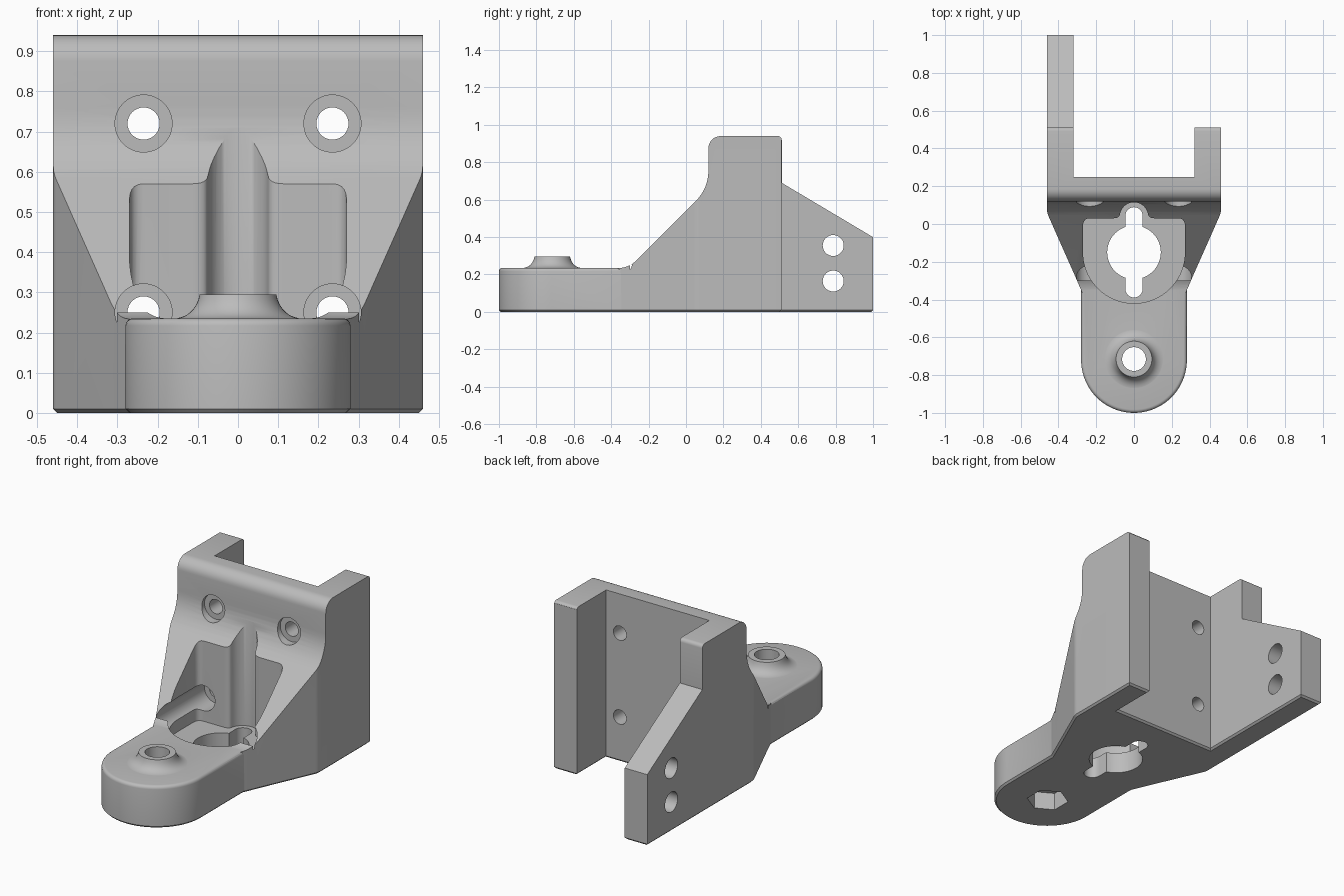
import bpy, bmesh
from math import cos, sin, pi, radians
from mathutils import Vector

cube = bpy.data.objects.get("Cube")
if cube:
    bpy.data.objects.remove(cube, do_unlink=True)

grey = bpy.data.materials.new("plain grey")
grey.use_nodes = True
grey.diffuse_color = (0.5, 0.5, 0.5, 1)
grey.node_tree.nodes["Principled BSDF"].inputs["Base Color"].default_value = grey.diffuse_color


def arc(cx, cy, r, a0=0, a1=360, n=48):
    """Points along an arc; a full turn leaves out the repeated end."""
    count = n if a1 - a0 == 360 else n + 1
    angles = [radians(a0 + (a1 - a0) * i / n) for i in range(count)]
    return [(cx + r * cos(a), cy + r * sin(a)) for a in angles]


def blend(p0, corner, p1, n=8):
    """Rounded corner between two tangent points."""
    a, b, c = Vector(p0), Vector(corner), Vector(p1)
    return [tuple(a.lerp(b, t).lerp(b.lerp(c, t), t)) for t in (i / n for i in range(n + 1))]


def finish(bm, name):
    bmesh.ops.recalc_face_normals(bm, faces=bm.faces)
    mesh = bpy.data.meshes.new(name)
    bm.to_mesh(mesh)
    bm.free()
    mesh.materials.append(grey)
    ob = bpy.data.objects.new(name, mesh)
    bpy.context.collection.objects.link(ob)
    return ob


def prism(name, pts, axis, lo, hi, chamfer=0, rounding=0):
    """Extrude an outline along an axis, with optional end edge treatment."""
    place = {"x": lambda u, v, w: (w, u, v),
             "y": lambda u, v, w: (u, w, v),
             "z": lambda u, v, w: (u, v, w)}[axis]
    bm = bmesh.new()
    ends = []
    for w in (lo, hi):
        ends.append(bm.faces.new([bm.verts.new(place(u, v, w)) for u, v in pts]))
    a, b = [list(f.verts) for f in ends]
    for i in range(len(a)):
        j = (i + 1) % len(a)
        bm.faces.new((a[i], a[j], b[j], b[i]))
    bmesh.ops.recalc_face_normals(bm, faces=bm.faces)
    for face, size, segments in ((ends[0], chamfer, 1), (ends[1], rounding, 4)):
        if size:
            bmesh.ops.bevel(bm, geom=list(face.edges), offset=size, segments=segments,
                            profile=0.5, affect='EDGES')
    return finish(bm, name)


def lathe(name, profile, cx, cy, n=48):
    bm = bmesh.new()
    rings = [[bm.verts.new((x, y, z)) for x, y in arc(cx, cy, r, n=n)] for r, z in profile]
    for low, high in zip(rings, rings[1:]):
        for i in range(n):
            j = (i + 1) % n
            bm.faces.new((low[i], low[j], high[j], high[i]))
    bm.faces.new(rings[0])
    bm.faces.new(rings[-1])
    return finish(bm, name)


def combine(target, tool, operation):
    mod = target.modifiers.new(operation, 'BOOLEAN')
    mod.operation = operation
    mod.solver = 'EXACT'
    mod.object = tool
    bpy.context.view_layer.objects.active = target
    bpy.ops.object.modifier_apply(modifier=mod.name)
    bpy.data.objects.remove(tool, do_unlink=True)


# Sloped bracket: plan outline with one long and one short arm
flare = [(0.27, -0.37)] + blend((0.275, -0.36), (0.289, -0.33), (0.31, -0.28)) \
    + blend((0.452, 0.04), (0.46, 0.057), (0.46, 0.075), 4)
plan = flare + [(0.46, 0.51), (0.32, 0.51), (0.32, 0.25), (-0.32, 0.25),
                (-0.32, 1), (-0.46, 1)] + [(-x, y) for x, y in reversed(flare)]
bracket = prism("bracket", plan, "z", 0, 1.2, chamfer=0.01)

# Side profile that shapes the slope, the upright wall and the long arm
side = [(-0.365, -0.1)]
side += blend((-0.364, 0.234), (-0.305, 0.235), (-0.263, 0.277))
side += blend((0.049, 0.589), (0.12, 0.66), (0.12, 0.76))
side += arc(0.185, 0.875, 0.065, 180, 90, 8)
side += arc(0.492, 0.92, 0.02, 90, 0, 4)
side += [(0.512, 0.69), (1.05, 0.37), (1.05, -0.1)]
combine(bracket, prism("side_profile", side, "x", -0.6, 0.6), 'INTERSECT')

# Rounded foot
foot = arc(0, -0.72, 0.28, 180, 360, 40) + [(0.28, 0), (-0.28, 0)]
combine(bracket, prism("foot", foot, "z", 0, 0.235, 0.01, 0.018), 'UNION')

# Flared boss on the foot
SCREW_Y = -0.715
flank = [(0.165, 0.2)] + blend((0.165, 0.234), (0.108, 0.236), (0.095, 0.295))
combine(bracket, lathe("boss", flank, 0, SCREW_Y), 'UNION')

# Pocket with a round channel in its back wall
half = arc(0, -0.15, 0.27, 270, 360, 24)
half += blend((0.27, -0.01), (0.27, 0.03), (0.235, 0.03), 5)
half += blend((0.115, 0.03), (0.077, 0.03), (0.075, 0.05), 6)
half += arc(0, 0.04, 0.075, 12, 90, 12)
pocket = half + [(-x, y) for x, y in reversed(half[1:-1])]
combine(bracket, prism("pocket", pocket, "z", 0.12, 1.3), 'DIFFERENCE')

# Keyed opening through the pocket floor
combine(bracket, prism("floor_hole", arc(0, -0.15, 0.142), "z", -0.1, 0.2), 'DIFFERENCE')
slot = arc(0, 0.043, 0.046, 0, 180, 16) + arc(0, -0.343, 0.046, 180, 360, 16)
combine(bracket, prism("floor_slot", slot, "z", -0.1, 0.2), 'DIFFERENCE')

# Screw hole and hexagonal nut recess in the foot
combine(bracket, prism("screw_hole", arc(0, SCREW_Y, 0.063), "z", -0.1, 0.5), 'DIFFERENCE')
nut = arc(0, SCREW_Y, 0.11, 30, 390, 6)
combine(bracket, prism("nut_recess", nut, "z", -0.1, 0.1), 'DIFFERENCE')

# Four counterbored wall holes
for x in (-0.235, 0.235):
    for z, start in ((0.25, -0.3), (0.72, -0.2)):
        combine(bracket, prism("counterbore", arc(x, z, 0.071), "y", start, 0.14), 'DIFFERENCE')
        combine(bracket, prism("wall_hole", arc(x, z, 0.04, n=32), "y", 0.1, 0.4), 'DIFFERENCE')

# Two cross holes in the long arm
for z in (0.165, 0.355):
    combine(bracket, prism("arm_hole", arc(0.787, z, 0.056), "x", -0.6, -0.2), 'DIFFERENCE')

# Smooth curved faces, keep edges sharp
bpy.ops.object.select_all(action='DESELECT')
bracket.select_set(True)
bpy.context.view_layer.objects.active = bracket
bpy.ops.object.shade_smooth_by_angle(angle=radians(30))
